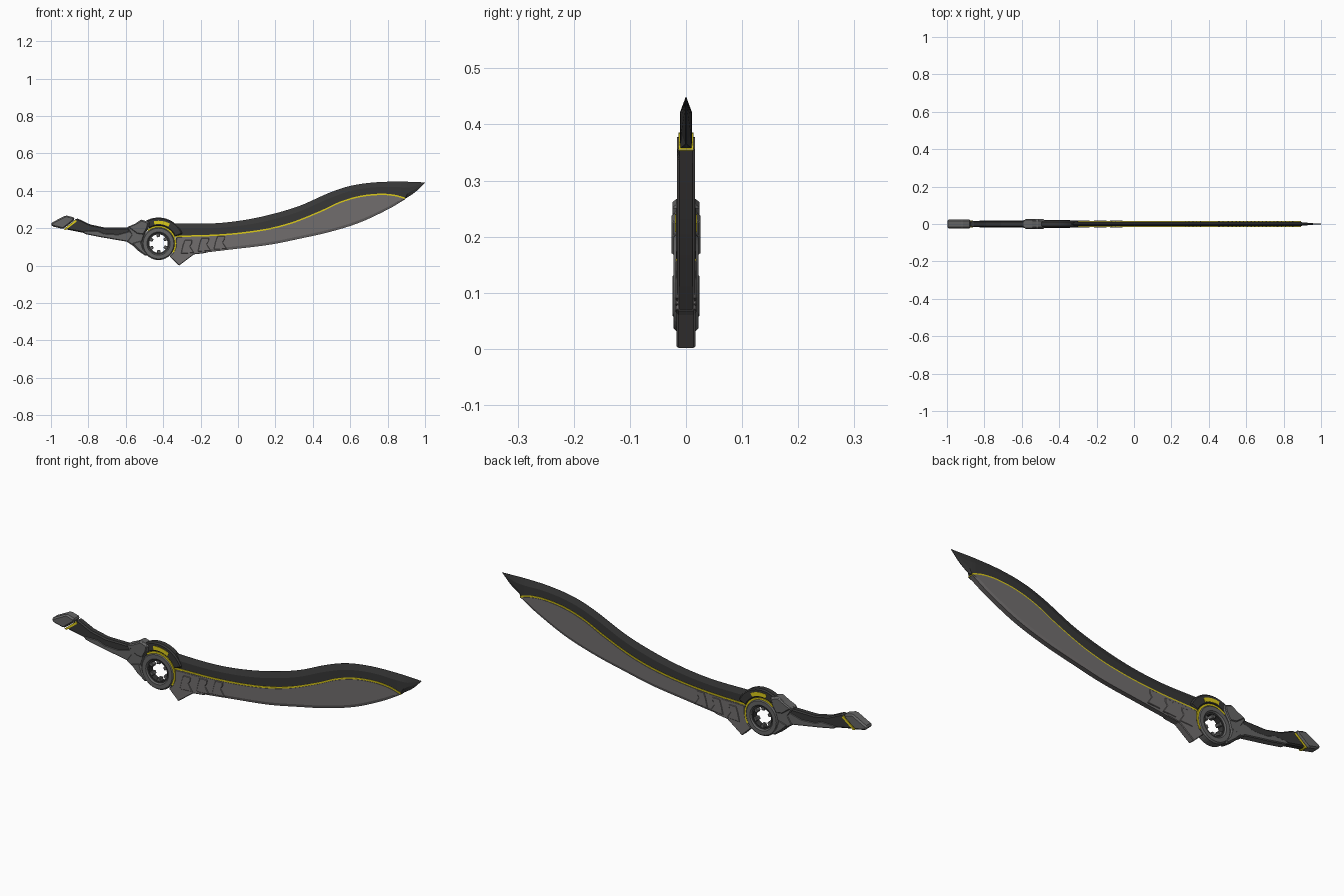
import bpy, bmesh, math

if "Cube" in bpy.data.objects:
    bpy.data.objects.remove(bpy.data.objects["Cube"])

def material(name, rgb):
    m = bpy.data.materials.new(name)
    m.diffuse_color = (*rgb, 1)
    m.use_nodes = True
    m.node_tree.nodes["Principled BSDF"].inputs["Base Color"].default_value = m.diffuse_color
    return m

GREY = material("blade grey", (0.165, 0.155, 0.155))
STEEL = material("guard grey", (0.13, 0.13, 0.13))
DARK = material("charcoal", (0.038, 0.038, 0.038))
YELLOW = material("yellow", (0.72, 0.6, 0.01))
CX, CZ = -0.425, 0.118          # centre of the guard ring

def finish(name, bm, mat, bevel=0.0):
    bmesh.ops.recalc_face_normals(bm, faces=bm.faces)
    me = bpy.data.meshes.new(name)
    bm.to_mesh(me)
    bm.free()
    me.materials.append(mat)
    ob = bpy.data.objects.new(name, me)
    bpy.context.collection.objects.link(ob)
    if bevel:
        b = ob.modifiers.new("bevel", 'BEVEL')
        b.width, b.segments = bevel, 1
        b.limit_method, b.angle_limit = 'ANGLE', math.radians(40)
    return ob

def loft(name, rings, mat, closed=False, bevel=0.0):
    bm = bmesh.new()
    vs = [[bm.verts.new(p) for p in r] for r in rings]
    n = len(vs[0])
    pairs = list(zip(vs, vs[1:])) + ([(vs[-1], vs[0])] if closed else [])
    for a, b in pairs:
        for i in range(n):
            j = (i + 1) % n
            bm.faces.new((a[i], a[j], b[j], b[i]))
    if not closed:
        bm.faces.new(vs[0])
        bm.faces.new(vs[-1])
    return finish(name, bm, mat, bevel)

def prism(name, pts, h, mat, bevel=0.004):
    """Side outline (x, z) given thickness 2h across y."""
    return loft(name, [[(x, y, z) for x, z in pts] for y in (-h, h)], mat, bevel=bevel)

def arc(name, r0, r1, h, a0, a1, n, mat, bevel=0.004):
    """Ring or ring sector around the guard centre, angles in degrees."""
    full = a1 - a0 >= 360
    rings = []
    for i in range(n if full else n + 1):
        a = math.radians(a0 + (a1 - a0) * i / n)
        rings.append([(CX + r * math.cos(a), y, CZ + r * math.sin(a))
                      for r, y in ((r0, -h), (r1, -h), (r1, h), (r0, h))])
    return loft(name, rings, mat, full, bevel)

def curve(pts):
    """Smooth z(x) through the points."""
    def slope(i):
        a, b = pts[max(i - 1, 0)], pts[min(i + 1, len(pts) - 1)]
        return (b[1] - a[1]) / (b[0] - a[0])
    def f(x):
        i = 0
        while i < len(pts) - 2 and x > pts[i + 1][0]:
            i += 1
        (x0, z0), (x1, z1) = pts[i], pts[i + 1]
        d = x1 - x0
        t = min(max((x - x0) / d, 0), 1)
        return ((2*t**3 - 3*t*t + 1) * z0 + (t**3 - 2*t*t + t) * d * slope(i)
                + (3*t*t - 2*t**3) * z1 + (t**3 - t*t) * d * slope(i + 1))
    return f

def stations(x0, x1, n):
    return [x0 + (x1 - x0) * i / n for i in range(n + 1)]

# Blade outlines
top = curve([(-.36, .226), (-.15, .225), (.01, .24), (.17, .272), (.33, .32), (.49, .39),
             (.60, .426), (.73, .445), (.87, .449), (1.0, .445)])
seam = curve([(-.36, .155), (-.095, .163), (.12, .187), (.28, .225), (.44, .288),
              (.545, .337), (.65, .368), (.76, .38), (.84, .374), (.895, .358)])
tip = curve([(.895, .358), (.95, .395), (1.0, .4445)])
edge = curve([(-.30, .05), (-.235, .062), (-.04, .086), (.17, .112), (.33, .144), (.49, .18),
              (.65, .23), (.81, .305), (.897, .357)])

# Dark spine with ridged back, running out into the tip
rings = []
for x in stations(-.36, .895, 60) + stations(.895, 1.0, 10)[1:]:
    out = x > .896
    z0, z1 = (tip(x) if out else seam(x)), top(x)
    k = min(max((1.0 - x) / .12, .15), 1)
    h, c = .011 * k, min(.03, (z1 - z0) * .4)
    hb, cb = (.001, min(.02, (z1 - z0) * .3)) if out else (h, c * .2)
    rings.append([(x, -hb, z0), (x, -h, z0 + cb), (x, -h, z1 - c), (x, -.0006, z1),
                  (x, .0006, z1), (x, h, z1 - c), (x, h, z0 + cb), (x, hb, z0)])
loft("blade_spine", rings, DARK)

# Grey cutting body with chamfered lower edge
rings = []
for x in stations(-.30, .893, 60):
    z0, z1 = edge(x), seam(x) - .003
    z1 = max(z1, z0 + .001)
    c, h, e = min(.014, (z1 - z0) * .4), .016, .0115
    rings.append([(x, -e, z0), (x, -h, z0 + c), (x, -h, z1),
                  (x, h, z1), (x, h, z0 + c), (x, e, z0)])
loft("blade_body", rings, GREY)

# Yellow seam between spine and body
loft("blade_seam", [[(x, -.0135, seam(x) - .005), (x, -.0135, seam(x) + .005),
                     (x, .0135, seam(x) + .005), (x, .0135, seam(x) - .005)]
                    for x in stations(-.335, .893, 60)], YELLOW)

# Root of the blade with the lower hook
prism("blade_hook", [(-.33, .152), (-.332, .10), (-.345, .07), (-.367, .05), (-.315, .0),
                     (-.235, .06), (-.17, .068), (-.20, .153)], .0165, GREY, .003)

# Slanted stepped plates on the blade root
for i, x in enumerate((-.235, -.145, -.06)):
    zb = edge(x) + .006
    prism("root_step_%d" % (i + 1),
          [(x - .07, zb - .004), (x, zb), (x - .022, zb + .035), (x - .012, zb + .05),
           (x + .02 - .03, zb + .068), (x - .05, zb + .068), (x - .06, zb + .04)],
          .0185, GREY, .002)

# Guard ring, inner teeth, yellow trim and dark cap
arc("guard_ring", .056, .088, .022, 0, 360, 40, STEEL, .006)
arc("ring_liner", .049, .058, .015, 0, 360, 40, DARK, 0)
for i in range(6):
    arc("ring_tooth_%d" % (i + 1), .034, .052, .013, i * 60 + 20, i * 60 + 44, 3, STEEL, .002)
arc("ring_trim", .085, .095, .0175, -32, 130, 30, YELLOW, 0)
arc("ring_cap", .094, .139, .0175, 22, 122, 22, DARK, .006)
for s in (-1, 1):
    plate = arc("cap_marking", .104, .122, .002, 60, 102, 10, YELLOW, 0)
    plate.location.y = s * .0172

# Guard body with wings above and below
prism("guard_body", [(-.595, .205), (-.555, .22), (-.518, .247), (-.472, .232), (-.476, .205),
                     (-.50, .165), (-.513, .125), (-.508, .09), (-.478, .062), (-.492, .05),
                     (-.535, .08), (-.56, .105), (-.595, .128), (-.57, .165)],
      .022, STEEL, .005)
prism("guard_upper_wing", [(-.59, .207), (-.555, .222), (-.515, .243), (-.478, .23),
                           (-.485, .20), (-.505, .165), (-.54, .17)], .0255, STEEL, .005)
prism("guard_lower_wing", [(-.57, .12), (-.52, .135), (-.505, .09), (-.482, .06),
                           (-.495, .053), (-.535, .085)], .0245, STEEL, .005)

# Grip: dark core with grey lower shell
prism("grip_core", [(-.862, .254), (-.79, .22), (-.71, .203), (-.56, .203), (-.56, .13),
                    (-.74, .158), (-.925, .195)], .017, DARK, .006)
prism("grip_shell", [(-.83, .185), (-.75, .187), (-.715, .172), (-.64, .168), (-.56, .19),
                     (-.56, .122), (-.74, .153), (-.82, .169)], .0195, STEEL, .004)
prism("grip_band", [(-.932, .194), (-.922, .19), (-.862, .236), (-.868, .246)], .0185, YELLOW, 0)

# Pommel
prism("pommel", [(-1.0, .228), (-.92, .269), (-.872, .256), (-.880, .238), (-.935, .196),
                 (-.995, .21)], .024, STEEL, .007)
